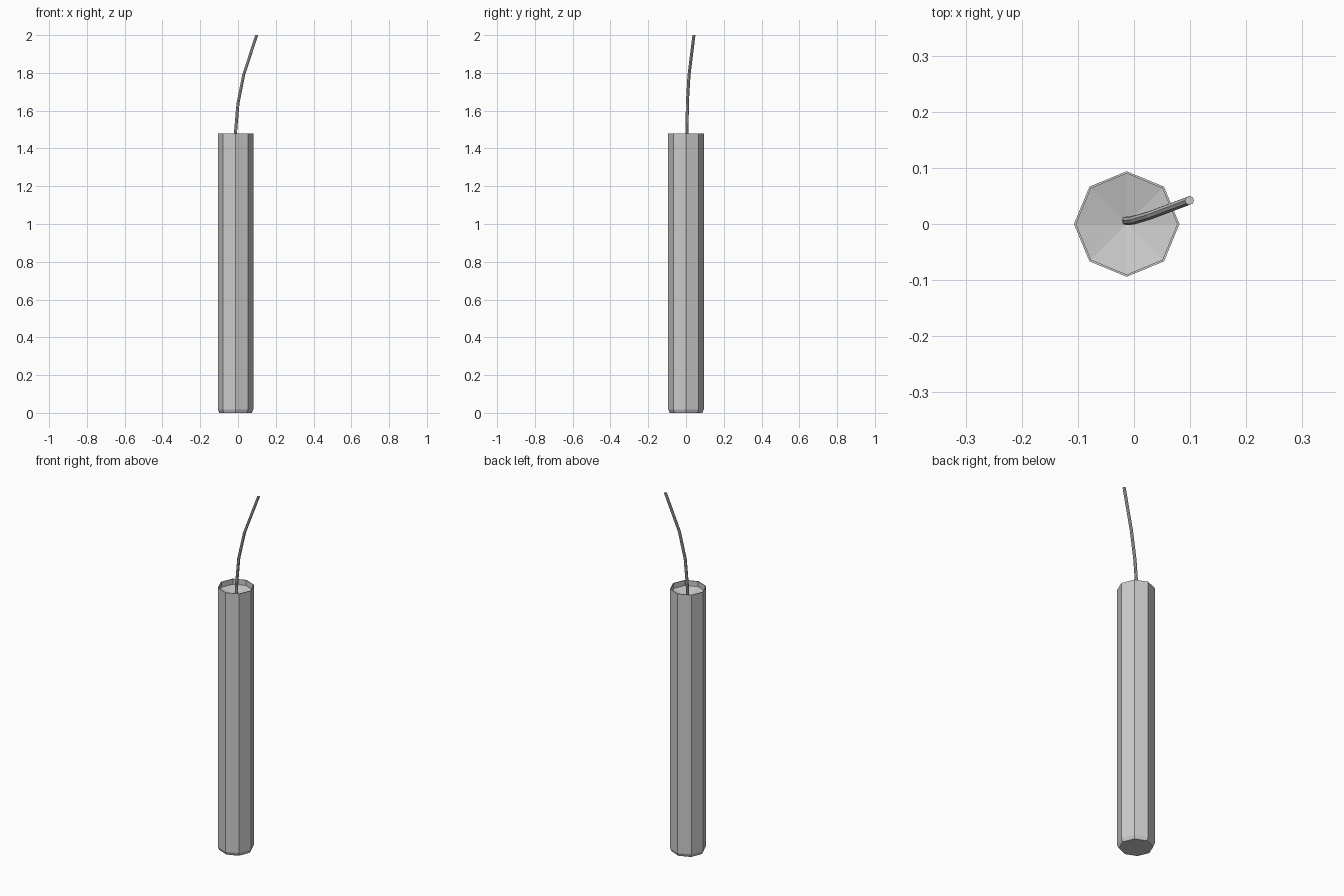
import bpy, bmesh, math
from mathutils import Vector

cube = bpy.data.objects.get("Cube")
if cube:
    bpy.data.objects.remove(cube, do_unlink=True)

SIDES = 8


def material(name, color):
    mat = bpy.data.materials.new(name)
    mat.use_nodes = True
    mat.diffuse_color = color
    mat.node_tree.nodes["Principled BSDF"].inputs["Base Color"].default_value = color
    return mat


def skin(name, rings, mat):
    """Bridge a list of rings of points, closing both ends."""
    bm = bmesh.new()
    loops = [[bm.verts.new(p) for p in ring] for ring in rings]
    for a, b in zip(loops, loops[1:]):
        for i in range(SIDES):
            j = (i + 1) % SIDES
            bm.faces.new((a[i], a[j], b[j], b[i]))
    bm.faces.new(loops[0][::-1])
    cap = bm.faces.new(loops[-1])
    mesh = bpy.data.meshes.new(name)
    mesh.materials.append(mat)
    obj = bpy.data.objects.new(name, mesh)
    bpy.context.collection.objects.link(obj)
    return bm, cap, obj


def ring(center, radius):
    angles = [math.tau * i / SIDES for i in range(SIDES)]
    return [Vector(center) + Vector((math.cos(a), math.sin(a), 0)) * radius for a in angles]


grey = material("light grey", (0.6, 0.6, 0.6, 1))

# Octagonal tube with bevelled foot, thin rim and recessed top
profile = [(0.086, 0), (0.094, 0.018), (0.094, 1.48), (0.09, 1.48), (0.09, 1.45)]
bm, cap, tube = skin("tube", [ring((-0.013, 0, z), r) for r, z in profile], grey)
hub = bmesh.ops.poke(bm, faces=[cap])["verts"][0]
hub.co.z -= 0.02
bm.to_mesh(tube.data)
bm.free()

# Bent fuse rising from the recess
path = [(-0.014, 0.006, 1.42), (-0.012, 0.006, 1.5), (0, 0.007, 1.64),
        (0.03, 0.016, 1.79), (0.099, 0.042, 2)]
bm, cap, fuse = skin("fuse", [ring(p, 0.008) for p in path], grey)
bm.to_mesh(fuse.data)
bm.free()
